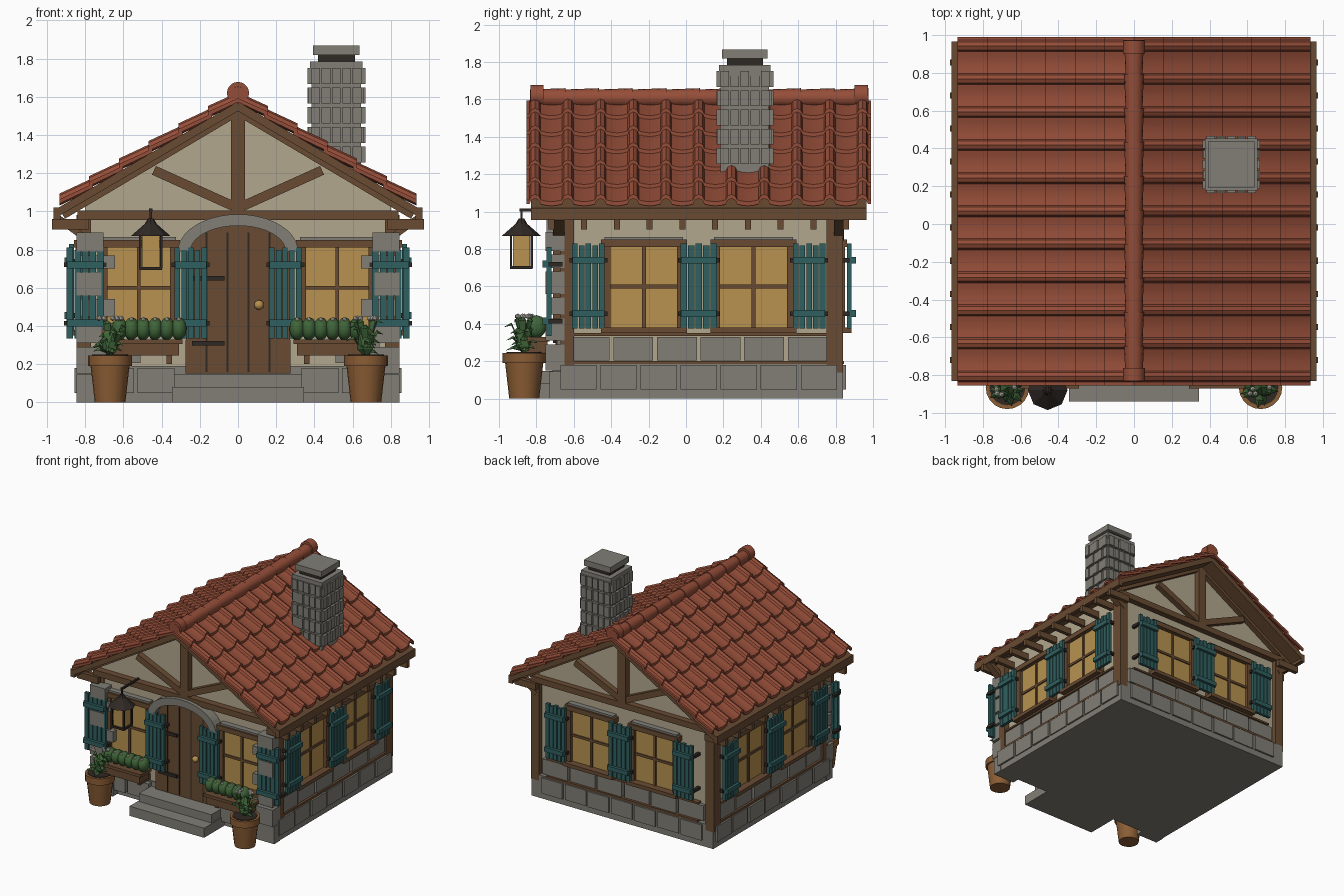
import bpy, bmesh, random
from math import sin, cos, pi, atan2, hypot
from mathutils import Matrix as Mx, Vector as V

if "Cube" in bpy.data.objects:
    bpy.data.objects.remove(bpy.data.objects["Cube"])

random.seed(4)
YC = 0.068                      # middle of the house in depth
STONE, WOOD, DARK = (.22, .21, .18), (.14, .07, .032), (.03, .022, .018)
CREAM, TEAL, AMBER = (.45, .39, .27), (.03, .115, .115), (.48, .29, .08)
TILE, CLAY, GREEN, WHITE = (.30, .075, .04), (.26, .11, .035), (.05, .13, .04), (.6, .58, .5)


def obj(name, bm, col, smooth=False):
    bmesh.ops.recalc_face_normals(bm, faces=bm.faces)
    me = bpy.data.meshes.new(name)
    bm.to_mesh(me)
    bm.free()
    o = bpy.data.objects.new(name, me)
    bpy.context.collection.objects.link(o)
    key = "col_%.3f_%.3f_%.3f" % col
    m = bpy.data.materials.get(key) or bpy.data.materials.new(key)
    m.diffuse_color = (*col, 1)
    m.use_nodes = True
    m.node_tree.nodes["Principled BSDF"].inputs["Base Color"].default_value = m.diffuse_color
    me.materials.append(m)
    if smooth:
        bpy.ops.object.select_all(action='DESELECT')
        o.select_set(True)
        bpy.context.view_layer.objects.active = o
        bpy.ops.object.shade_smooth_by_angle()
    return o


def box(bm, x0, x1, y0, y1, z0, z1, M=Mx()):
    c = Mx.Translation(((x0 + x1) / 2, (y0 + y1) / 2, (z0 + z1) / 2))
    bmesh.ops.create_cube(bm, size=1, matrix=M @ c @ Mx.Diagonal((x1 - x0, y1 - y0, z1 - z0, 1)))


def beam(bm, p, q, w, y0, y1):
    """Bar between two x,z points."""
    dx, dz = q[0] - p[0], q[1] - p[1]
    M = Mx.Translation(((p[0] + q[0]) / 2, 0, (p[1] + q[1]) / 2)) @ Mx.Rotation(-atan2(dz, dx), 4, 'Y')
    L = hypot(dx, dz) / 2
    box(bm, -L, L, y0, y1, -w / 2, w / 2, M)


def cone(bm, p, r1, r2, h, seg=16, rot=Mx()):
    bmesh.ops.create_cone(bm, cap_ends=True, segments=seg, radius1=r1, radius2=r2, depth=h,
                          matrix=Mx.Translation(p) @ rot)


def ball(bm, p, r, sub=2):
    bmesh.ops.create_icosphere(bm, subdivisions=sub, radius=1,
                               matrix=Mx.Translation(p) @ Mx.Diagonal((*r, 1)))


def loft(bm, rings):
    """Skin closed rings of points and cap both ends."""
    vs = [[bm.verts.new(p) for p in r] for r in rings]
    n = len(vs[0])
    for a, b in zip(vs, vs[1:]):
        for i in range(n):
            bm.faces.new((a[i], a[(i + 1) % n], b[(i + 1) % n], b[i]))
    bm.faces.new(vs[0])
    bm.faces.new(vs[-1])


def prism(bm, pts, y0, y1):
    loft(bm, [[(x, y, z) for x, z in pts] for y in (y0, y1)])


# plaster walls with gables, and stone footing
b = bmesh.new()
prism(b, [(-.8, .1), (.8, .1), (.8, 1.03), (0, 1.52), (-.8, 1.03)], -.66, .80)
obj("walls", b, CREAM)
b = bmesh.new()
box(b, -.84, .84, -.67, .84, 0, .19)
obj("stone_footing", b, STONE)

# each wall: local x along wall, local -y outward
R = lambda a: Mx.Rotation(a, 4, 'Z')
walls = {"front": Mx.Translation((0, -.66, 0)),
         "back": Mx.Translation((0, .80, 0)) @ R(pi),
         "right": Mx.Translation((.80, YC, 0)) @ R(pi / 2),
         "left": Mx.Translation((-.80, YC, 0)) @ R(-pi / 2)}
for n, M in walls.items():
    fr = n == "front"
    wood, glass, shut, stone, dark = [bmesh.new() for _ in range(5)]
    for u in ((-.52, .52) if fr else (-.293, .293)):
        g = .165 if fr else .18
        box(glass, u - g, u + g, -.025, .01, .38, .82, M)
        for s in (-1, 1):
            box(wood, u + s * (g + .02) - .022, u + s * (g + .02) + .022, -.05, .01, .36, .84, M)
        box(wood, u - g - .05, u + g + .05, -.06, .01, .81, .85, M)
        box(wood, u - g - .05, u + g + .05, -.085, .01, .35, .38, M)
        box(wood, u - .01, u + .01, -.035, .01, .38, .82, M)
        box(wood, u - g, u + g, -.035, .01, .59, .61, M)
        box(stone, u - g - .03, u + g + .03, -.045, .01, .845, .865, M)
    spans = [(-.9, -.7), (-.335, -.16), (.16, .335), (.7, .9)] if fr else [(-.68, -.5), (-.1, .1), (.5, .68)]
    z0, z1 = (.335, .81) if fr else (.375, .83)
    for a, c in spans:
        w = (c - a) / 5
        for i in range(5):
            box(shut, a + i * w + .003, a + (i + 1) * w - .003, -.085, -.06, z0, z1 - .012 * (i % 2), M)
        for z in (z0 + .08, z1 - .09):
            box(shut, a + .005, c - .005, -.108, -.08, z - .018, z + .018, M)
            for e in (a, c):
                box(dark, e - .012, e + .012, -.075, 0, z - .012, z + .012, M)
    # raised stone courses, leaving the doorway clear
    for r, (za, zb, d, k, off) in enumerate([(.05, .18, .055, 7, 0), (.205, .33, .035, 6, .02)]):
        L = .75 if r == 0 or n in ("front", "back") else .70
        p = 2 * L / k
        for i in range(k):
            u0 = -L + i * p
            if not (fr and u0 < .3 and u0 + p > -.3):
                box(stone, u0 + .01, u0 + p - .01, -d + .006 * (i % 2), .01, za, zb, M)
    if not fr:
        box(wood, -.7, .7, -.045, .01, .185, .202, M)
        box(wood, -.7, .7, -.04, .01, .335, .35, M)
    else:
        for s in (-1, 1):       # corner quoins
            for za, zb, w in ((0, .145, .2), (.15, .29, .2), (.31, .43, .13), (.45, .54, .2),
                              (.56, .68, .13), (.70, .77, .2), (.79, .89, .14)):
                e = sorted((s * .845, s * (.845 - w)))
                box(stone, *e, -.09 if w < .2 or za == .15 else -.07, .01, za, zb, M)
    for part, bm, col in (("window_frames", wood, WOOD), ("window_glass", glass, AMBER),
                          ("shutters", shut, TEAL), ("stones", stone, STONE), ("shutter_hinges", dark, DARK)):
        obj(f"{n}_{part}", bm, col)

# corner posts, gable trusses, rafter tails, fascias
b = bmesh.new()
for s in (-1, 1):
    for y0, y1 in ((-.67, -.60), (.75, .84)):
        box(b, *sorted((s * .77, s * .845)), y0, y1, .14, .98)
    for k in range(-5, 5):
        y = YC + (k + .5) * .175
        box(b, *sorted((s * .78, s * .975)), y - .016, y + .016, .905, .96)
    box(b, *sorted((s * .93, s * .965)), -.83, .965, .955, 1.02)
    for y0, y1 in ((-.71, -.65), (.79, .845)):
        beam(b, (s * .92, .985), (0, 1.53), .055, y0, y1)
        beam(b, (s * .03, 1.03), (s * .44, 1.215), .05, y0, y1)
        beam(b, (s * .80, .86), (s * .95, .97), .035, y0, y1)
for y0, y1 in ((-.715, -.65), (.79, .85)):
    box(b, -.84, .84, y0, y1, .955, 1.005)
    box(b, -.037, .037, y0, y1, 1.0, 1.54)
obj("timber_frame", b, WOOD)

# roof deck
b = bmesh.new()
SL = .59
prism(b, [(-.965, 1.005), (0, 1.575), (.965, 1.005), (.965, .96), (0, 1.525), (-.965, .96)], -.83, .965)
obj("roof_deck", b, WOOD)

# roll-and-pan roof tiles, one overlapping strip per course
prof = [(-.922, 0)]
for k in range(-5, 6):
    prof += [(k * .175 + d, h) for d, h in
             ((-.03, 0), (-.021, .02), (0, .03), (.021, .02), (.03, 0))]
    prof += [(k * .175 + d, h) for d, h in ((.058, -.007), (.0875, -.01), (.117, -.007))] if k < 5 else [(.922, 0)]
b = bmesh.new()
rows, xe = 6, .935
for s in (-1, 1):
    for i in range(rows):
        xa, xb = max(0, i * xe / rows - .02), (i + 1) * xe / rows
        rings = []
        for y, h in prof:
            pts = [(xa, .015), (xb, .037), (xb, .014), (xa, -.006)]
            rings.append([(s * x, YC + y, 1.578 - SL * x + d + h) for x, d in pts])
        loft(b, rings)
obj("roof_tiles", b, TILE, True)

# ridge caps with end collars
b = bmesh.new()
rx = Mx.Rotation(pi / 2, 4, 'X')
for k in range(10):
    cone(b, (0, -.74 + k * .18, 1.608), .052, .045, .19, 16, rx)
for y in (-.797, .937):
    cone(b, (0, y, 1.62), .058, .058, .07, 20, rx)
obj("ridge_caps", b, TILE, True)

# chimney
b = bmesh.new()
cx, cy = .515, .315
def block(h, z0, z1):
    box(b, cx - h, cx + h, cy - h, cy + h, z0, z1)
block(.13, 1.12, 1.75)
for r in range(5):
    z = 1.255 + r * .103
    for c in range(5):
        u = (c - 2) * .054
        d = .152 - .006 * ((r + c) % 2)
        box(b, cx + u - .023, cx + u + .023, cy - d, cy + d, z, z + .085)
        box(b, cx - d, cx + d, cy + u - .023, cy + u + .023, z, z + .085)
block(.138, 1.725, 1.785)
block(.122, 1.82, 1.868)
obj("chimney", b, STONE)
b = bmesh.new()
block(.097, 1.78, 1.822)
obj("chimney_neck", b, DARK)

# door, stone arch, steps
b = bmesh.new()
arc = lambda rx_, rz, n: [(rx_ * cos(pi * i / n), .79 + rz * sin(pi * i / n)) for i in range(n + 1)]
prism(b, [(-.275, .15), (.275, .15)] + arc(.27, .15, 16), -.695, -.65)
obj("door", b, WOOD)
b = bmesh.new()
for x in (-.165, -.055, .055, .165):
    box(b, x - .004, x + .004, -.698, -.69, .16, .89)
for z in (.31, .65):
    box(b, -.24, -.07, -.712, -.69, z - .012, z + .012)
obj("door_straps", b, DARK)
b = bmesh.new()
ball(b, (.11, -.72, .51), (.026, .026, .026))
obj("door_knob", b, AMBER, True)
b = bmesh.new()
loft(b, [[(*p, 0), (*p, 1), (*q, 1), (*q, 0)] for p, q in zip(arc(.25, .135, 20), arc(.315, .195, 20))])
for v in b.verts:
    v.co = V((v.co.x, -.745 + .1 * v.co.z, v.co.y))
obj("door_arch", b, STONE)
b = bmesh.new()
box(b, -.345, .345, -.94, -.66, 0, .08)
box(b, -.335, .335, -.83, -.66, .08, .148)
obj("steps", b, STONE)

# flower boxes and potted plants
boxes, bush, pots, soil, leaves, bloom = [bmesh.new() for _ in range(6)]
for s in (-1, 1):
    box(boxes, s * .5 - .19, s * .5 + .19, -.86, -.74, .245, .31)
    box(boxes, s * .5 - .21, s * .5 + .21, -.87, -.73, .305, .33)
    for d in (-.14, .14):
        box(boxes, s * .5 + d - .015, s * .5 + d + .015, -.80, -.66, .2, .25)
    for i in range(6):
        x = s * (.31 + i * .062)
        ball(bush, (x, -.80, .385), (.042, .055, .062))
        ball(bloom, (x, -.83, .435), (.013, .013, .013), 1)
    px, py = s * .67, -.865
    cone(pots, (px, py, .10), .08, .103, .20, 20)
    cone(pots, (px, py, .218), .115, .115, .055, 20)
    cone(soil, (px, py, .247), .095, .095, .006, 20)
    for i in range(26):
        a, r = i * 2.4, .045 + .07 * random.random()
        h, o = .26 + .17 * random.random(), V((px, py, .25))
        d, t = V((cos(a), sin(a), 0)), V((-sin(a), cos(a), 0)) * .022
        mid = V((px, py, h)) + d * r * .6
        tip = V((px, py, h - .01)) + d * r
        vs = [leaves.verts.new(p) for p in (o, mid + t, tip, mid - t, mid + V((0, 0, .015)))]
        for q in ((0, 1, 4), (1, 2, 4), (2, 3, 4), (3, 0, 4)):
            leaves.faces.new([vs[j] for j in q])
        if i % 4 == 0:
            ball(bloom, mid + V((0, 0, .44 - h)), (.015, .015, .015), 1)
    ball(leaves, (px, py, .32), (.05, .05, .09), 1)
for name, bm, col, sm in (("flower_boxes", boxes, WOOD, 0), ("box_bushes", bush, GREEN, 1), ("pots", pots, CLAY, 1),
                          ("pot_soil", soil, DARK, 0), ("pot_leaves", leaves, GREEN, 0), ("blossoms", bloom, WHITE, 1)):
    obj(name, bm, col, sm)

# hanging lantern
lx, ly = -.457, -.88
b = bmesh.new()
box(b, lx - .008, lx + .008, ly - .01, -.66, 1.0, 1.016)
box(b, lx - .006, lx + .006, ly - .006, ly + .006, .93, 1.01)
cone(b, (lx, ly, .905), .105, .025, .07, 8)
cone(b, (lx, ly, .95), .03, .015, .025, 8)
box(b, lx - .06, lx + .06, ly - .06, ly + .06, .693, .71)
for s in (-1, 1):
    for t in (-1, 1):
        box(b, lx + s * .055 - .006, lx + s * .055 + .006, ly + t * .055 - .006, ly + t * .055 + .006, .7, .88)
obj("lantern_frame", b, DARK)
b = bmesh.new()
box(b, lx - .046, lx + .046, ly - .046, ly + .046, .71, .875)
obj("lantern_glass", b, AMBER)
